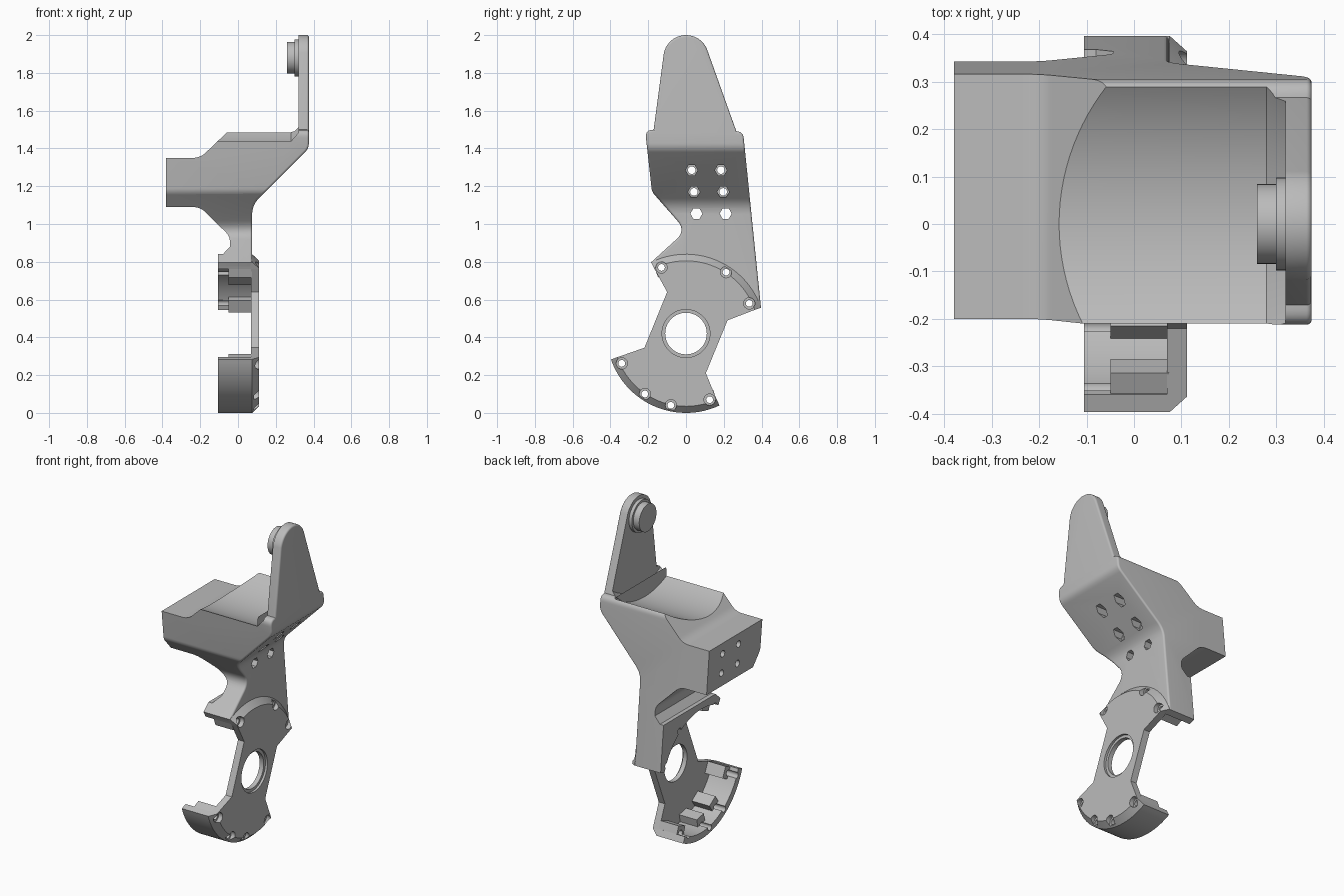
import bpy, bmesh, math
from mathutils import Vector, Matrix

if "Cube" in bpy.data.objects:
    bpy.data.objects.remove(bpy.data.objects["Cube"], do_unlink=True)

grey = bpy.data.materials.new("plain grey")
grey.use_nodes = True
grey.diffuse_color = (0.5, 0.5, 0.5, 1)
grey.node_tree.nodes["Principled BSDF"].inputs["Base Color"].default_value = (0.5, 0.5, 0.5, 1)

HUB = 0.42     # height of the disc centre
PIN = 1.88     # height of the pin centre
R = 0.42       # disc radius


def finish(bm, name):
    bmesh.ops.recalc_face_normals(bm, faces=bm.faces)
    mesh = bpy.data.meshes.new(name)
    bm.to_mesh(mesh)
    bm.free()
    mesh.materials.append(grey)
    ob = bpy.data.objects.new(name, mesh)
    bpy.context.collection.objects.link(ob)
    return ob


def rounded(points, steps=8):
    """Turn (a, b, radius) corners into an outline with filleted corners."""
    out = []
    for i, (a, b, r) in enumerate(points):
        p = Vector((a, b))
        if not r:
            out.append(p)
            continue
        u = (Vector(points[i - 1][:2]) - p).normalized()
        v = (Vector(points[(i + 1) % len(points)][:2]) - p).normalized()
        t = r / math.tan(u.angle(v) / 2)
        for k in range(steps + 1):
            s = k / steps
            out.append(p + u * t * (1 - s) ** 2 + v * t * s ** 2)
    return out


def arc(radius, start, end, zc, steps):
    angles = [math.radians(start + (end - start) * k / steps) for k in range(steps + 1)]
    return [(radius * math.cos(a), zc + radius * math.sin(a)) for a in angles]


def prism(name, outline, axis, lo, hi):
    bm = bmesh.new()
    place = (lambda d, a, b: (d, a, b)) if axis == "x" else (lambda d, a, b: (a, d, b))
    face = bm.faces.new([bm.verts.new(place(lo, a, b)) for a, b in outline])
    move = bmesh.ops.extrude_face_region(bm, geom=[face])["geom"]
    bmesh.ops.translate(bm, vec=place(hi - lo, 0, 0),
                        verts=[g for g in move if isinstance(g, bmesh.types.BMVert)])
    return finish(bm, name)


def rod(name, y, z, r, lo, hi, sides=32, r2=None):
    """Cylinder or cone lying along x."""
    bm = bmesh.new()
    bmesh.ops.create_cone(bm, cap_ends=True, segments=sides, radius1=r,
                          radius2=r if r2 is None else r2, depth=hi - lo)
    bmesh.ops.transform(bm, verts=bm.verts, matrix=Matrix.Translation(
        ((lo + hi) / 2, y, z)) @ Matrix.Rotation(math.pi / 2, 4, "Y"))
    return finish(bm, name)


def rim(name, start, end, steps=32):
    """Chamfered wall section swept round the disc centre."""
    section = [(0.38, -0.105), (R, -0.105), (R, 0.075), (0.385, 0.112), (0.38, 0.112)]
    bm = bmesh.new()
    rings = []
    for k in range(steps + 1):
        a = math.radians(start + (end - start) * k / steps)
        rings.append([bm.verts.new((x, r * math.cos(a), HUB + r * math.sin(a)))
                      for r, x in section])
    for p, q in zip(rings, rings[1:]):
        for i in range(len(section)):
            bm.faces.new((p[i - 1], p[i], q[i], q[i - 1]))
    bm.faces.new(rings[0])
    bm.faces.new(rings[-1])
    return finish(bm, name)


def boolean(ob, tool, operation="DIFFERENCE"):
    mod = ob.modifiers.new("boolean", "BOOLEAN")
    mod.object, mod.operation, mod.solver = tool, operation, "EXACT"
    with bpy.context.temp_override(object=ob, active_object=ob):
        bpy.ops.object.modifier_apply(modifier=mod.name)


def discard(tools):
    for t in tools:
        bpy.data.objects.remove(t, do_unlink=True)


# Bracket body: front outline crossed with side outline
front = rounded([(-0.38, 1.09, 0), (-0.2, 1.09, 0.1), (-0.043, 0.935, 0.07), (-0.043, 0.88, 0),
                 (-0.08, 0.84, 0), (-0.105, 0.84, 0), (-0.105, 0.5, 0), (0.075, 0.5, 0),
                 (0.075, 1.1, 0.12), (0.375, 1.4, 0.07), (0.375, 2.05, 0), (0.32, 2.05, 0),
                 (0.32, 1.54, 0), (0.28, 1.493, 0), (-0.05, 1.493, 0), (-0.2, 1.35, 0.1),
                 (-0.38, 1.35, 0)])
side = arc(0.12, 22, 167, PIN, 20) + rounded(
    [(-0.217, 1.5, 0.04), (-0.18, 1.17, 0.06), (0.0, 0.965, 0.07), (-0.185, 0.797, 0),
     (-0.1, 0.64, 0), (0.2, 0.5, 0), (0.397, 0.557, 0), (0.302, 1.49, 0.04)])
body = prism("bracket_body", front, "y", -0.6, 0.6)
cutter = prism("side_cutter", side, "x", -0.6, 0.6)
boolean(body, cutter, "INTERSECT")
discard([cutter])

# Rounded outer edges of neck and arm
bm = bmesh.new()
bm.from_mesh(body.data)
bmesh.ops.remove_doubles(bm, verts=bm.verts, dist=0.0002)
bm.normal_update()
outer = []
for e in bm.edges:
    if len(e.link_faces) == 2 and (e.verts[0].co.z + e.verts[1].co.z) / 2 > 0.65:
        for f, g in (e.link_faces, reversed(e.link_faces)):
            if f.normal.x > 0.3 and abs(f.normal.y) < 0.02 and abs(g.normal.x) < 0.02:
                outer.append(e)
bmesh.ops.bevel(bm, geom=outer, offset=0.045, offset_type="OFFSET", segments=6,
                profile=0.5, affect="EDGES", clamp_overlap=True)
bm.to_mesh(body.data)
bm.free()

# Round trough under the pin, and clearance inside the disc
cutters = [rod("trough_cutter", 0, PIN, 0.49, -0.6, 0.28, 128),
           rod("trough_edge_cutter", 0, PIN, 0.49, 0.28, 0.32, 128, 0.45),
           rod("disc_cutter", 0, HUB, 0.385, -0.6, 0.6, 96)]
for c in cutters:
    boolean(body, c)
discard(cutters)

# Bolt holes through the block, with hexagonal nut pockets
cutters = []
for z, y in ((1.285, 0.03), (1.17, 0.042), (1.055, 0.055)):
    for dy in (0, 0.155):
        if z > 1.1:
            cutters.append(rod("bolt_cutter", y + dy, z, 0.02, -0.6, 0.6, 20))
        cutters.append(rod("nut_cutter", y + dy, z, 0.032, 0.1 if z > 1.1 else -0.6, 0.6, 6))
for c in cutters:
    boolean(body, c)
discard(cutters)

# Disc plate with two fan ends and a narrow waist
outline = (arc(0.385, 199, 295, HUB, 32) + [(0.105, 0.21), (0.22, 0.49)]
           + arc(0.385, 19, 116, HUB, 32) + [(-0.1, 0.64), (-0.22, 0.345)])
plate = prism("disc_plate", outline, "x", 0.07, 0.112)
cutters = [rod("hub_cutter", 0, HUB, 0.11, -0.6, 0.6, 64),
           rod("hub_step_cutter", 0, HUB, 0.127, 0.098, 0.6, 64)]
for c in cutters:
    boolean(plate, c)
discard(cutters)

rims = [rim("upper_rim", 19, 116), rim("lower_rim", 199, 295)]

# Screw bosses inside the rims and their stepped holes
screws = [(-0.13, 0.77), (0.212, 0.745), (0.335, 0.58), (-0.34, 0.262),
          (-0.218, 0.1), (-0.08, 0.04), (0.125, 0.07)]
bosses, cutters = [], []
for y, z in screws:
    a = math.atan2(z - HUB, y)
    spot = Vector((0.012, 0.36 * math.cos(a), HUB + 0.36 * math.sin(a)))
    bm = bmesh.new()
    bmesh.ops.create_cube(bm, size=1, matrix=Matrix.Translation(spot)
                          @ Matrix.Rotation(a, 4, "X") @ Matrix.Diagonal((0.124, 0.06, 0.07, 1)))
    bosses.append(finish(bm, "screw_boss"))
    cutters.append(rod("screw_cutter", y, z, 0.018, -0.6, 0.6, 20))
    cutters.append(rod("screw_head_cutter", y, z, 0.03, 0.085, 0.6, 24))
for part in [body, plate] + rims + bosses:
    for c in cutters:
        boolean(part, c)
discard(cutters)

# Pin and its collar on the arm
pin = rod("pin", 0, PIN, 0.084, 0.26, 0.305, 48)
collar = rod("pin_collar", 0, PIN, 0.098, 0.3, 0.325, 48)

# Smooth curved faces, keep hard edges
bpy.ops.object.select_all(action="DESELECT")
for ob in [body, plate, pin, collar] + rims + bosses:
    ob.select_set(True)
bpy.context.view_layer.objects.active = body
bpy.ops.object.shade_smooth_by_angle(angle=math.radians(25))
